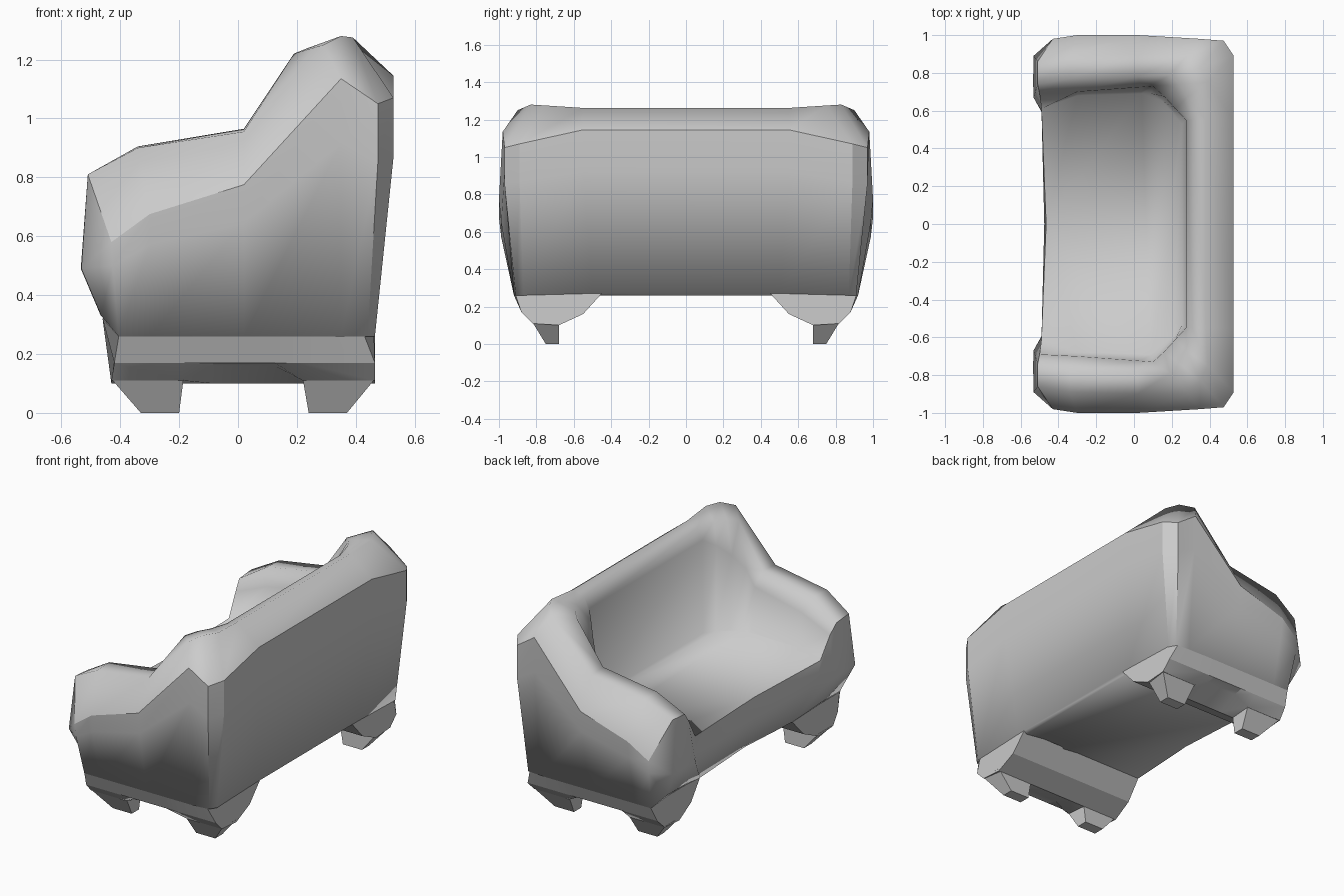
import bpy, bmesh, math

if "Cube" in bpy.data.objects:
    bpy.data.objects.remove(bpy.data.objects["Cube"])


def finish(bm, name, angle):
    bmesh.ops.recalc_face_normals(bm, faces=bm.faces)
    mesh = bpy.data.meshes.new(name)
    bm.to_mesh(mesh)
    bm.free()
    ob = bpy.data.objects.new(name, mesh)
    bpy.context.collection.objects.link(ob)
    bpy.ops.object.select_all(action='DESELECT')
    ob.select_set(True)
    bpy.context.view_layer.objects.active = ob
    bpy.ops.object.shade_smooth_by_angle(angle=math.radians(angle), keep_sharp_edges=True)
    return ob


def skin(bm, rows, close=False):
    """Quads between neighbouring rows of points."""
    vs = [[bm.verts.new(p) for p in r] for r in rows]
    n = len(rows[0])
    for a, b in zip(vs, vs[1:]):
        for i in range(n if close else n - 1):
            j = (i + 1) % n
            bm.faces.new((a[i], a[j], b[j], b[i]))
    return vs


def crease(row):
    for a, b in zip(row, row[1:]):
        for e in a.link_edges:
            if e.other_vert(a) == b:
                e.smooth = False


def flip(p):
    return (p[0], -p[1], p[2])


def both(rail):
    return rail + [flip(p) for p in reversed(rail)]


# Rails running round the U shape: arm front, along the arm, round the corner, along the back
seat = [(-.49, .61, .61), (-.3, .68, .61), (.04, .69, .61), (.09, .69, .61),
        (.15, .65, .61), (.21, .59, .61), (.255, .53, .61)]
wall = [(-.50, .69, .74), (-.3, .70, .82), (.04, .725, .88), (.10, .73, .97),
        (.16, .675, 1.06), (.22, .61, 1.13), (.275, .55, 1.17)]
inner_top = [(-.51, .74, .80), (-.34, .77, .905), (.02, .78, .965), (.19, .79, 1.22),
             (.24, .74, 1.24), (.28, .67, 1.24), (.31, .55, 1.235)]
ridge = [(-.51, .86, .81), (-.34, .89, .90), (.02, .90, .955), (.29, .90, 1.25),
         (.35, .83, 1.28), (.39, .75, 1.275), (.38, .55, 1.262)]
panel_top = [(-.43, .98, .58), (-.3, 1, .675), (.02, 1, .775), (.35, .98, 1.135),
             (.475, .97, 1.05), (.528, .89, 1.07), (.528, .55, 1.145)]
panel_foot = [(-.405, .92, .26), (-.3, .92, .26), (.02, .92, .26), (.35, .92, .26),
              (.44, .91, .26), (.465, .87, .26), (.465, .5, .27)]
# The back stays upright below its top line, the sides lean in at once
panel_mid = []
for i, (t, f) in enumerate(zip(panel_top, panel_foot)):
    k = 0 if i > 3 else .15
    panel_mid.append((t[0] + k * (f[0] - t[0]), t[1] + k * (f[1] - t[1]), f[2] + .75 * (t[2] - f[2])))

# Upholstered body
bm = bmesh.new()
body = skin(bm, [both(r) for r in (seat, wall, inner_top, ridge, panel_top, panel_mid, panel_foot)])
crease(body[4])
for k in (4, 5, 9, 8):
    crease([body[r][k] for r in (4, 5, 6)])
for k in (0, -1):
    crease([row[k] for row in body])

# Arm fronts and seat front, as columns from the outside to the middle
columns = [
    [panel_top[0], panel_mid[0], panel_foot[0]],
    [ridge[0], (-.532, .89, .49), (-.465, .84, .33)],
    [inner_top[0], (-.534, .75, .49), (-.466, .72, .33)],
    [wall[0], (-.532, .67, .49), (-.465, .66, .33)],
    [seat[0], (-.485, .59, .49), (-.41, .45, .27)],
    [(-.465, 0, .61), (-.475, 0, .49), (-.40, 0, .285)],
]
for cols in (columns, [[flip(p) for p in c] for c in columns]):
    front = skin(bm, cols)
    crease([c[0] for c in front])
bmesh.ops.remove_doubles(bm, verts=bm.verts, dist=.001)
bmesh.ops.holes_fill(bm, edges=[e for e in bm.edges if e.is_boundary], sides=0)
finish(bm, "sofa_body", 88)

for s, side in ((1, "left"), (-1, "right")):
    # Base rail under each arm, with a raised notch between the legs
    rows = []
    for k, (x, lift) in enumerate([(None, 0), (-.19, 0), (-.085, 1), (.125, 1), (.22, 0), (.465, 0)]):
        prof = [(.92, .26, -.405), (.88, .17, -.42), (.82, .11 + .05 * lift, -.43),
                (.68, .10, -.43), (.55, .16, -.42), (.45, .27, -.41),
                (.66, .32, -.46), (.84, .32, -.46)]
        row = []
        for i, (y, z, xf) in enumerate(prof):
            px = xf if x is None else x
            if k == 5 and i == 0:
                px, y = .43, .911
            if k == 5 and i == 7:
                px = .46
            row.append((px, s * y, z))
        rows.append(row)
    bm = bmesh.new()
    vs = skin(bm, rows, close=True)
    bm.faces.new(vs[0])
    bm.faces.new(vs[-1])
    finish(bm, side + "_base", 20)

    # Tapered feet
    for name, top, low in (("front", (-.43, -.185), (-.33, -.2)), ("back", (.22, .465), (.24, .37))):
        bm = bmesh.new()
        rows = [[(x0, s * .68, z), (x1, s * .68, z), (x1, s * yo, z), (x0, s * yo, z)]
                for (x0, x1), yo, z in ((top, .82, .115), (low, .75, 0))]
        vs = skin(bm, rows, close=True)
        bm.faces.new(vs[0])
        bm.faces.new(vs[1])
        finish(bm, side + "_" + name + "_foot", 20)
